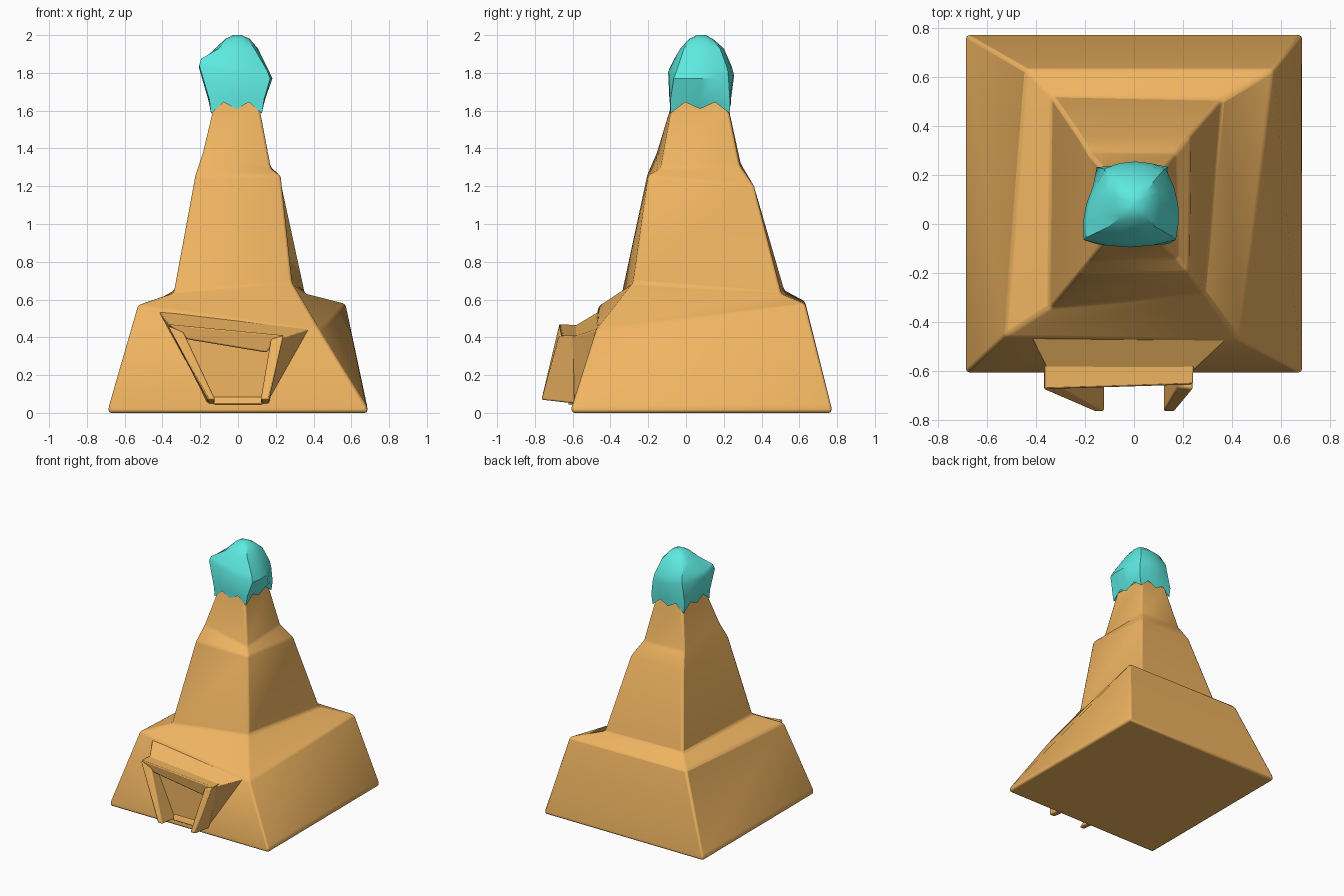
import bpy, bmesh
from mathutils import Vector

if "Cube" in bpy.data.objects:
    bpy.data.objects.remove(bpy.data.objects["Cube"])


def material(name, color):
    m = bpy.data.materials.new(name)
    m.diffuse_color = color
    m.use_nodes = True
    m.node_tree.nodes["Principled BSDF"].inputs["Base Color"].default_value = m.diffuse_color
    return m


SAND = material("sandstone", (0.87, 0.46, 0.12, 1))
AQUA = material("aqua_tip", (0.11, 0.82, 0.75, 1))


def loft(name, rings, mat, bevel=0.0, cap_bottom=True, smooth=35):
    """Skin equal-length rings of points, bevel the hard edges."""
    bm = bmesh.new()
    rows = [[bm.verts.new(p) for p in r] for r in rings]
    n = len(rows[0])
    for a, b in zip(rows, rows[1:]):
        for i in range(n):
            j = (i + 1) % n
            bm.faces.new((a[i], a[j], b[j], b[i]))
    if cap_bottom:
        bm.faces.new(rows[0][::-1])
    bm.faces.new(rows[-1])
    bmesh.ops.recalc_face_normals(bm, faces=bm.faces)
    me = bpy.data.meshes.new(name)
    bm.to_mesh(me)
    bm.free()
    ob = bpy.data.objects.new(name, me)
    bpy.context.collection.objects.link(ob)
    me.materials.append(mat)
    if bevel:
        mod = ob.modifiers.new("soft_edges", 'BEVEL')
        mod.width, mod.segments = bevel, 2
        mod.limit_method, mod.angle_limit = 'ANGLE', 0.3
    bpy.ops.object.select_all(action='DESELECT')
    ob.select_set(True)
    bpy.context.view_layer.objects.active = ob
    bpy.ops.object.shade_smooth_by_angle(angle=smooth * 0.01745)
    return ob


# Stepped, slightly crooked tower: corners front-left, front-right, back-right, back-left
loft("tower", [
    [(-.685, -.605, 0), (.685, -.605, 0), (.685, .77, 0), (-.685, .77, 0)],
    [(-.685, -.605, .03), (.685, -.605, .03), (.685, .77, .03), (-.685, .77, .03)],
    [(-.53, -.46, .57), (.43, -.475, .44), (.57, .63, .58), (-.44, .63, .59)],
    [(-.34, -.34, .635), (.285, -.28, .69), (.355, .505, .63), (-.335, .52, .65)],
    [(-.225, -.205, 1.26), (.225, -.20, 1.26), (.23, .36, 1.20), (-.225, .36, 1.20)],
    [(-.185, -.155, 1.38), (.175, -.135, 1.29), (.17, .285, 1.31), (-.185, .29, 1.32)],
    [(-.118, -.068, 1.66), (.105, -.068, 1.66), (.105, .215, 1.66), (-.118, .215, 1.66)],
], SAND, 0.014)


# Rounded tip with a ragged lower rim: each side has four points and a small bulge
def tip_ring(corners, bulge, rag=0.0):
    pts = []
    c = [Vector(p) for p in corners]
    mid = sum(c, Vector()) / 4
    for i in range(4):
        a, b = c[i], c[(i + 1) % 4]
        out = (a + b) / 2 - mid
        out.z = 0
        out.normalize()
        for k in range(4):
            t = k / 4
            p = a.lerp(b, t) + out * bulge * 4 * t * (1 - t)
            p.z += rag * (0, 1, .4, 1)[k]
            pts.append(p)
    return pts


def box_ring(x0, x1, y0, y1, z):
    return [(x0, y0, z), (x1, y0, z), (x1, y1, z), (x0, y1, z)]


loft("tip", [
    tip_ring(box_ring(-.143, .126, -.083, .232, 1.585), .004, .06),
    tip_ring(box_ring(-.152, .138, -.082, .232, 1.66), .006),
    tip_ring([(-.205, -.065, 1.84), (.17, -.065, 1.77), (.13, .225, 1.77), (-.125, .225, 1.80)], .03),
    tip_ring([(-.195, -.055, 1.875), (.155, -.05, 1.81), (.12, .22, 1.82), (-.12, .22, 1.85)], .022),
    tip_ring(box_ring(-.10, .085, -.01, .18, 1.93), .02),
    tip_ring(box_ring(-.055, .05, .03, .13, 1.98), .012),
    tip_ring(box_ring(-.02, .015, .06, .10, 2.0), .004),
], AQUA, cap_bottom=False)

# Doorway: backing panel that blends up into the sloped front
loft("door_panel", [
    [(-.15, -.605, .05), (.15, -.605, .05), (.235, -.605, .40), (-.35, -.605, .45)],
    [(-.17, -.50, .05), (.17, -.50, .05), (.40, -.45, .45), (-.43, -.44, .55)],
], SAND, 0.006)


# Leaning jambs, thin at the top front and deepest at the foot
def jamb(name, top_out, top_in, foot_out, foot_in, zt_out, zt_in):
    loft(name, [
        [(foot_out, -.59, .05), (foot_in, -.59, .05), (foot_in, -.765, .07), (foot_out, -.765, .07)],
        [(top_out, -.59, zt_out), (top_in, -.59, zt_in), (top_in, -.665, zt_in), (top_out, -.675, zt_out)],
    ], SAND, 0.008)


jamb("left_jamb", -.37, -.29, -.16, -.12, .46, .43)
jamb("right_jamb", .24, .175, .165, .12, .41, .39)

# Tilted lintel and low sill
loft("lintel", [
    [(-.37, -.57, .465), (-.37, -.675, .47), (-.27, -.655, .39), (-.27, -.57, .39)],
    [(.245, -.57, .41), (.245, -.655, .41), (.15, -.645, .32), (.15, -.57, .32)],
], SAND, 0.008)
loft("sill", [
    [(-.13, -.58, .045), (-.13, -.625, .045), (-.13, -.61, .085), (-.13, -.58, .085)],
    [(.13, -.58, .045), (.13, -.625, .045), (.13, -.61, .085), (.13, -.58, .085)],
], SAND, 0.006)
